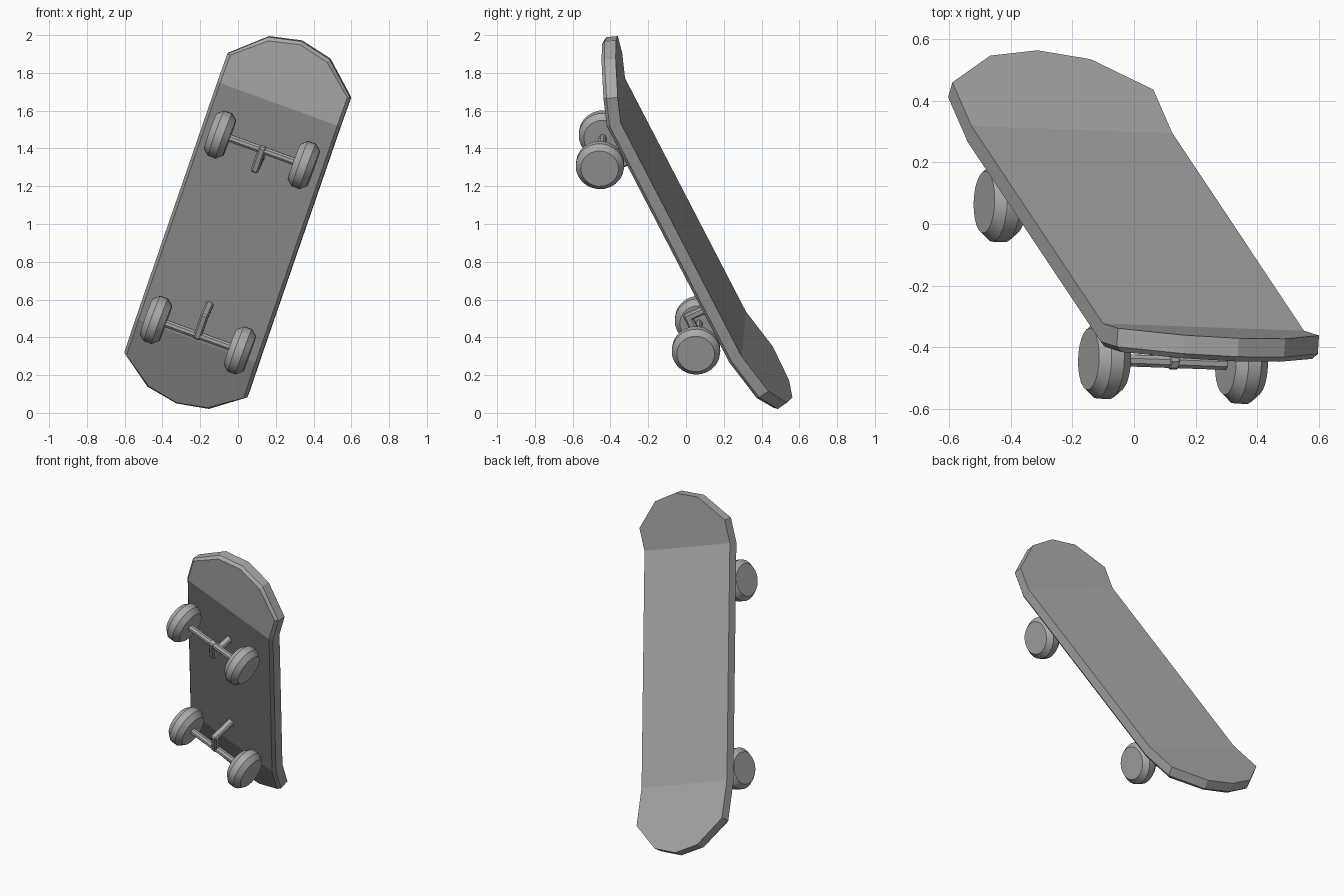
import bpy, bmesh, math
from mathutils import Matrix, Vector

cube = bpy.data.objects.get("Cube")
if cube:
    bpy.data.objects.remove(cube, do_unlink=True)

grey = bpy.data.materials.new("plain grey")
grey.use_nodes = True
COLOR = (0.4, 0.4, 0.4, 1)
grey.diffuse_color = COLOR
grey.node_tree.nodes["Principled BSDF"].inputs["Base Color"].default_value = COLOR

# Leaning frame: local x across the board, y along it, z out of the riding surface
along = Vector((0.293, -0.440, 0.849)).normalized()
across = Vector((-0.942, 0.039, 0.331))
across = (across - across.dot(along) * along).normalized()
up = across.cross(along)
FRAME = Matrix((across, along, up)).transposed().to_4x4()
FRAME.translation = (0.012, -0.014, 1.035)

HALF_W, HALF_L, THICK, EDGE = 0.347, 0.728, 0.077, 0.017
AXLE_Z, TRUCK_Y, TRACK = -0.224, 0.578, 0.2365


def finish(name, bm, smooth=False):
    bmesh.ops.recalc_face_normals(bm, faces=bm.faces)
    mesh = bpy.data.meshes.new(name)
    bm.to_mesh(mesh)
    bm.free()
    mesh.materials.append(grey)
    ob = bpy.data.objects.new(name, mesh)
    bpy.context.collection.objects.link(ob)
    ob.matrix_world = FRAME
    if smooth:
        bpy.ops.object.select_all(action='DESELECT')
        ob.select_set(True)
        bpy.context.view_layer.objects.active = ob
        bpy.ops.object.shade_smooth_by_angle(angle=math.radians(30))
    return ob


# Deck: flat middle with two kicked-up rounded ends
def deck_point(x, d, depth, sign, kick):
    """Point d beyond the crease of one end, sunk below the riding surface."""
    turn = kick if d > 0 else kick / 2
    sink = depth if d > 0 else depth / math.cos(kick / 2)
    y = HALF_L + d * math.cos(kick) + sink * math.sin(turn)
    z = d * math.sin(kick) - sink * math.cos(turn)
    return (x, sign * y, z)


def end_ring(bm, sign, kick, straight, depth, inset):
    outline = [(1, 0), (1, straight), (0.5, straight + 0.157), (0, straight + 0.196),
               (-0.5, straight + 0.157), (-1, straight), (-1, 0)]
    return [bm.verts.new(deck_point(x * (HALF_W - inset), d and d - inset * (d > straight),
                                    depth, sign, kick)) for x, d in outline]


bm = bmesh.new()
rings = []
for depth, inset in ((0, 0), (THICK - EDGE, 0), (THICK, EDGE)):
    nose = end_ring(bm, 1, math.radians(20), 0.145, depth, inset)
    tail = end_ring(bm, -1, math.radians(10), 0.24, depth, inset)
    rings.append(nose + tail[::-1])
    if depth in (0, THICK):
        bm.faces.new(nose)
        bm.faces.new(tail)
        bm.faces.new((nose[0], nose[-1], tail[-1], tail[0]))
for a, b in zip(rings, rings[1:]):
    for i in range(len(a)):
        j = (i + 1) % len(a)
        bm.faces.new((a[i], a[j], b[j], b[i]))
finish("deck", bm)


def lathe(bm, profile, centre, sides):
    """Closed turned shape about the x axis."""
    rings = []
    for x, r in profile:
        rings.append([bm.verts.new(Vector(centre) + Vector((x, r * math.cos(t), r * math.sin(t))))
                      for t in (2 * math.pi * i / sides for i in range(sides))])
    for a, b in zip(rings, rings[1:]):
        for i in range(sides):
            j = (i + 1) % sides
            bm.faces.new((a[i], a[j], b[j], b[i]))
    bm.faces.new(rings[0])
    bm.faces.new(rings[-1])


def bar(bm, size, centre):
    place = Matrix.Translation(centre) @ Matrix.Diagonal((*size, 1))
    bmesh.ops.create_cube(bm, size=1, matrix=place)


# Trucks: axle, cranked bracket up to the deck, and two wheels at each end
WHEEL = [(-0.055, 0.1), (-0.022, 0.128), (0.022, 0.128), (0.055, 0.1)]
REACH, BAR = 0.115, 0.042
for end, sign in (("front", 1), ("rear", -1)):
    y = sign * TRUCK_Y - 0.05
    bm = bmesh.new()
    lathe(bm, [(-TRACK, 0.021), (TRACK, 0.021)], (0, y, AXLE_Z), 8)
    finish(end + "_axle", bm)

    bm = bmesh.new()
    elbow = y - sign * REACH
    bar(bm, (BAR, REACH + BAR, BAR), (0, (y + elbow) / 2 - sign * BAR / 2 + sign * BAR / 2, AXLE_Z))
    top = -THICK + 0.01
    bar(bm, (BAR, BAR, top - AXLE_Z), (0, elbow, (top + AXLE_Z) / 2))
    bmesh.ops.bevel(bm, geom=bm.edges[:], offset=0.009, segments=1, affect='EDGES')
    finish(end + "_bracket", bm)

    for side, s in (("right", 1), ("left", -1)):
        bm = bmesh.new()
        lathe(bm, WHEEL, (s * TRACK, y, AXLE_Z), 24)
        finish(f"{end}_{side}_wheel", bm, smooth=True)
